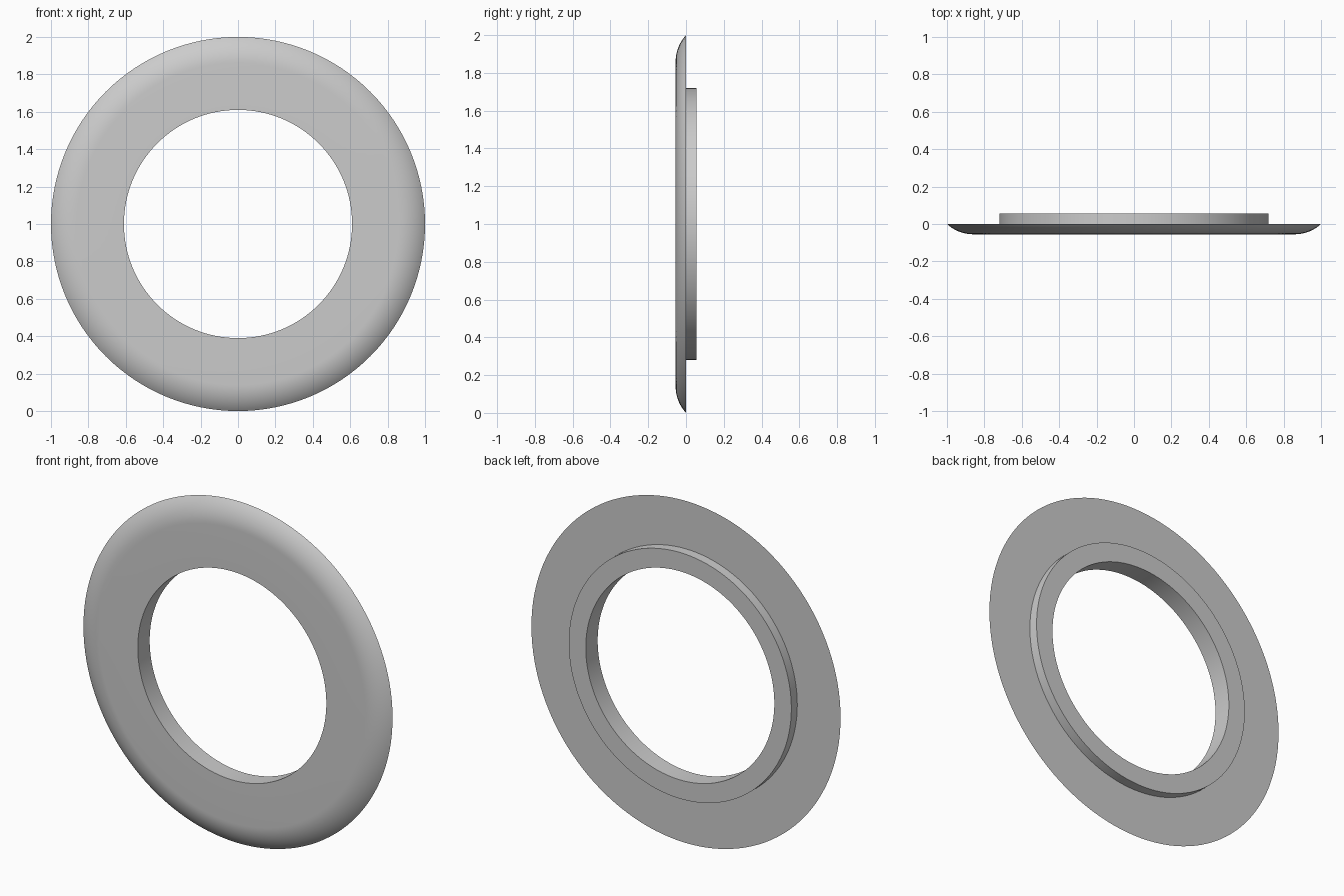
import bpy, bmesh, math
from mathutils import Vector

cube = bpy.data.objects.get("Cube")
if cube:
    bpy.data.objects.remove(cube, do_unlink=True)

# Material
grey = bpy.data.materials.new("plain_grey")
grey.use_nodes = True
colour = (0.6, 0.6, 0.6, 1)
grey.diffuse_color = colour
grey.node_tree.nodes["Principled BSDF"].inputs["Base Color"].default_value = colour

# Ring dimensions
BORE, COLLAR, OUTER = 0.61, 0.72, 1.0
DEPTH, FLAT = 0.055, 0.86
SEGMENTS, ARC_STEPS = 128, 10

# Rounded front rim: arc tangent to the front face, ending at the back edge
run = OUTER - FLAT
radius = (run ** 2 + DEPTH ** 2) / (2 * DEPTH)
sweep = math.asin(run / radius)
rim = []
for i in range(ARC_STEPS + 1):
    a = sweep * i / ARC_STEPS
    rim.append((FLAT + radius * math.sin(a), radius * (1 - math.cos(a)) - DEPTH))

# Closed cross-section (radius, y): bore, front face, rim, back face, collar
profile = [(BORE, DEPTH), (BORE, -DEPTH)] + rim + [(COLLAR, 0), (COLLAR, DEPTH)]

# Revolve the section about the front-to-back axis
bm = bmesh.new()
verts = [bm.verts.new((r, y, 1)) for r, y in profile]
edges = [bm.edges.new((v, verts[(i + 1) % len(verts)])) for i, v in enumerate(verts)]
bmesh.ops.spin(bm, geom=verts + edges, cent=Vector((0, 0, 1)), axis=Vector((0, 1, 0)),
               angle=math.tau, steps=SEGMENTS, use_merge=True)
bmesh.ops.remove_doubles(bm, verts=bm.verts, dist=0.0001)
bmesh.ops.recalc_face_normals(bm, faces=bm.faces)
mesh = bpy.data.meshes.new("trim_ring")
bm.to_mesh(mesh)
bm.free()
mesh.materials.append(grey)

ring = bpy.data.objects.new("trim_ring", mesh)
bpy.context.collection.objects.link(ring)
bpy.ops.object.select_all(action='DESELECT')
ring.select_set(True)
bpy.context.view_layer.objects.active = ring
bpy.ops.object.shade_smooth_by_angle(angle=math.radians(30))
